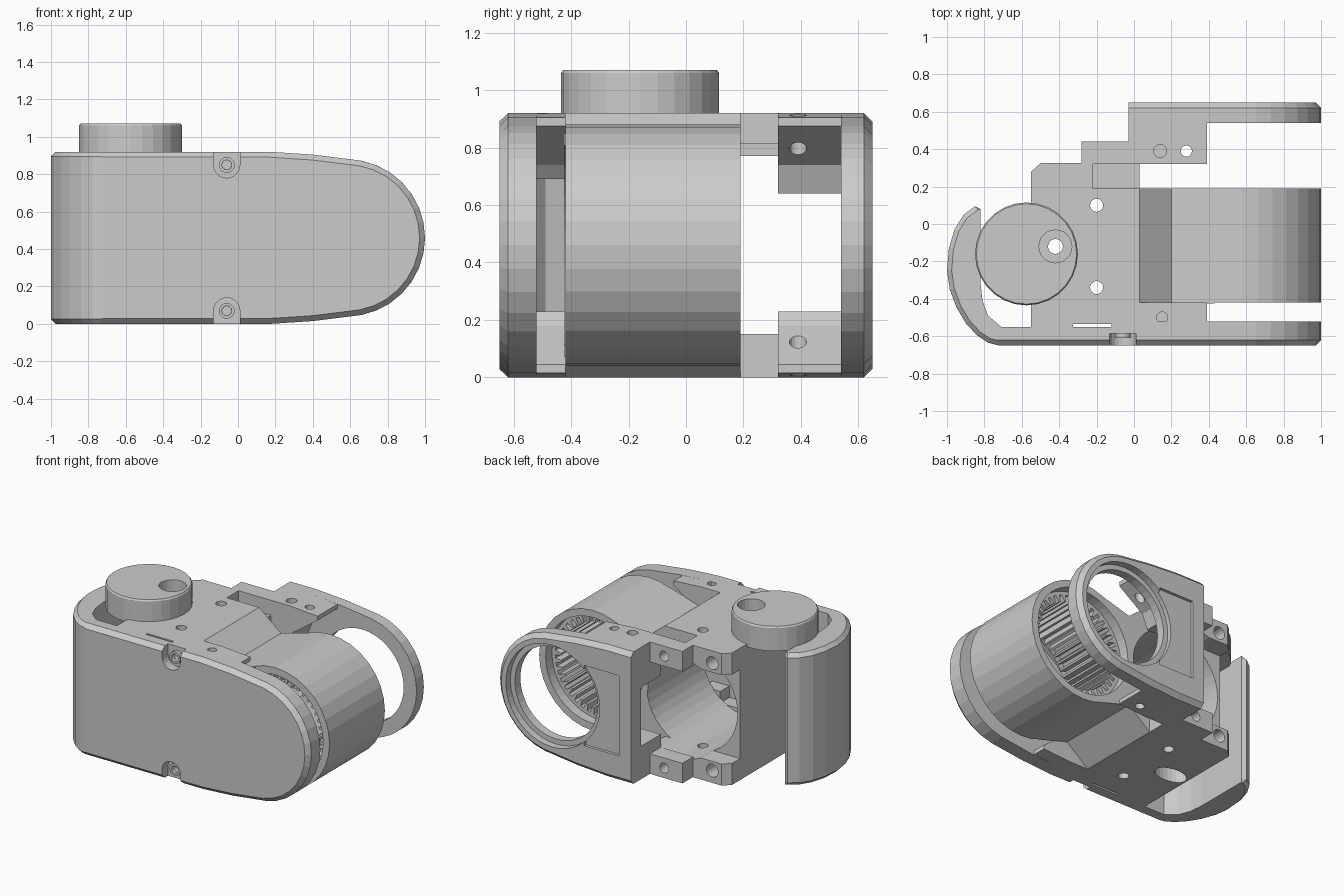
import bpy, bmesh, math
from mathutils import Vector

if "Cube" in bpy.data.objects:
    bpy.data.objects.remove(bpy.data.objects["Cube"])

H = 0.92            # body height
DRUM = (0.58, 0.46)  # drum axis (x, z)
MOTOR = (-0.18, 0.46)


def loft(name, levels, axis):
    """Join equal-length outlines. axis 'y': points are (x, z); 'z': points are (x, y)."""
    bm = bmesh.new()
    rings = [[bm.verts.new((p[0], t, p[1]) if axis == 'y' else (p[0], p[1], t)) for p in pts]
             for pts, t in levels]
    n = len(rings[0])
    for a, b in zip(rings, rings[1:]):
        for i in range(n):
            j = (i + 1) % n
            bm.faces.new((a[i], a[j], b[j], b[i]))
    bm.faces.new(rings[0])
    bm.faces.new(rings[-1])
    bmesh.ops.recalc_face_normals(bm, faces=bm.faces)
    me = bpy.data.meshes.new(name)
    bm.to_mesh(me)
    bm.free()
    ob = bpy.data.objects.new(name, me)
    bpy.context.collection.objects.link(ob)
    return ob


def prism(name, pts, a, b, axis='y'):
    return loft(name, [(pts, a), (pts, b)], axis)


def box(name, x0, x1, y0, y1, z0, z1):
    return prism(name, [(x0, z0), (x1, z0), (x1, z1), (x0, z1)], y0, y1)


def circle(c, r, n=24, ry=None):
    return [(c[0] + r * math.cos(2 * math.pi * i / n),
             c[1] + (ry or r) * math.sin(2 * math.pi * i / n)) for i in range(n)]


def rod(c, r, a, b, axis='z', n=16):
    return prism("cutter", circle(c, r, n), a, b, axis)


def inset(pts, d):
    """Offset an open outline towards its right-hand side."""
    v = [Vector(p) for p in pts]
    out = []
    for i, p in enumerate(v):
        ns = []
        for a, b in ((i - 1, i), (i, i + 1)):
            if a >= 0 and b < len(v):
                e = (v[b] - v[a]).normalized()
                ns.append(Vector((e.y, -e.x)))
        m = sum(ns, Vector((0, 0))).normalized()
        out.append(tuple(p + m * d))
    return out


def flip(pts):
    return [(x, H - z) for x, z in pts]


def boolean(ob, cutters, op='DIFFERENCE'):
    for c in cutters:
        m = ob.modifiers.new("cut", 'BOOLEAN')
        m.operation, m.object, m.solver = op, c, 'EXACT'
        bpy.context.view_layer.objects.active = ob
        bpy.ops.object.modifier_apply(modifier=m.name)
        bpy.data.objects.remove(c)


# side outline shared by front cover and rear ring: flat top, taper, round nose
def side_outline(x0):
    top = [(x0, H), (0.17, H), (0.4, 0.905)]
    for k in range(7, 0, -1):
        a = math.radians(k * 80 / 7)
        top.append((DRUM[0] + 0.42 * math.cos(a), DRUM[1] + 0.42 * math.sin(a)))
    return top + [(1.0, 0.46)] + flip(top)[::-1]


# front cover with wrap-around grip wall
outer = [(1.05, -0.65), (-0.72, -0.65), (-0.78, -0.635), (-0.84, -0.595), (-0.9, -0.53),
         (-0.95, -0.445), (-0.985, -0.35), (-1, -0.25), (-0.99, -0.13), (-0.96, -0.03),
         (-0.91, 0.05), (-0.85, 0.095)]
inner = [(-0.82, 0.08), (-0.82, -0.32), (-0.81, -0.41), (-0.78, -0.49), (-0.71, -0.55),
         (-0.12, -0.55), (-0.12, -0.52), (1.05, -0.52)]
small = inset(outer, 0.025) + inner
full = outer + inner
cover = loft("front_cover", [(small, 0), (full, 0.025), (full, H - 0.025), (small, H)], 'z')
side = side_outline(-1.1)
limit = loft("limit", [(inset(side, 0.03), -0.651), (side, -0.62), (side, 0.3)], 'y')
boolean(cover, [limit], 'INTERSECT')
for z, z0, z1 in ((0.85, 0.85, 1.0), (0.07, -0.1, 0.07)):
    boolean(cover, [rod((-0.06, z), 0.07, -0.7, -0.585, 'y', 20),
                    box("cutter", -0.13, 0.01, -0.7, -0.585, z0, z1),
                    rod((-0.06, z), 0.025, -0.7, -0.5, 'y')])
    screw = prism("screw_collar", circle((-0.06, z), 0.042, 20), -0.61, -0.56)
    boolean(screw, [rod((-0.06, z), 0.026, -0.7, -0.5, 'y')])

# central motor block, with a web that slopes down to meet the drum
half = [(-0.55, 0.92), (0.03, 0.92), (0.2, 0.785), (0.43, 0.85)]
block = prism("motor_block", half + flip(half)[::-1], -0.425, 0.19)
boolean(block, [rod(MOTOR, 0.35, -0.5, 0.4, 'y', 40), rod(DRUM, 0.38, -0.5, 0.4, 'y', 40),
                rod((-0.2, 0.1), 0.035, -0.1, 1), rod((-0.2, -0.34), 0.035, -0.1, 1),
                rod((-0.42, -0.12), 0.04, 0.5, 1),
                prism("cutter", circle((-0.42, -0.14), 0.12, 24, 0.07), -0.1, 0.45, 'z')])

# flanges, steps and corner blocks, top and bottom
for tag, top in (("top", True), ("bottom", False)):
    def slab(name, x0, x1, y0, y1, thick):
        z0, z1 = (H - thick, H) if top else (0, thick)
        return box(tag + name, x0, x1, y0, y1, z0, z1)

    plan = [(-0.55, 0.188), (0.03, 0.188), (0.03, 0.325), (-0.5, 0.325), (-0.55, 0.28)]
    z0, z1 = (H - 0.15, H) if top else (0, 0.15)
    flange = prism(tag + "_rear_flange", plan, z0, z1, 'z')
    boolean(flange, [rod(MOTOR, 0.35, 0.1, 0.4, 'y', 40),
                     rod((-0.43, H - 0.085 if top else 0.085), 0.045, 0.22, 0.4, 'y')])
    if top:
        boolean(flange, [box("cutter", -0.22, 0.1, 0.19, 0.32, 0.815, 1)])
    step = slab("_step", -0.28, -0.02, 0.32, 0.44, 0.14)
    boolean(step, [rod((-0.14, H - 0.07 if top else 0.07), 0.035, 0.36, 0.5, 'y')])

    # corner blocks thin out towards the nose
    low = 0.64 if top else 0.69
    outline = [(-0.03, H), (0.17, H), (0.39, 0.905), (0.39, 0.875), (0.2, 0.74), (0.16, low), (-0.03, low)]
    corner = prism(tag + "_rear_corner", outline if top else flip(outline), 0.32, 0.545)
    boolean(corner, [rod((0.14, 0.39), 0.035, H - 0.1, 1),
                     rod((0.28, 0.39), 0.03, -0.1, 1)])
    outline = [(0.03, H), (0.17, H), (0.39, 0.905), (0.39, 0.875), (0.2, 0.74), (0.16, 0.69), (0.03, 0.69)]
    corner = prism(tag + "_front_corner", outline if top else flip(outline), -0.525, -0.42)
    boolean(corner, [rod((0.15, -0.5), 0.03, H - 0.1, 1)])
    slab("_front_flange", -0.33, 0.035, -0.535, -0.42, 0.15)
    slab("_front_joint", -0.12, 0.035, -0.555, -0.5, 0.15)
    slab("_front_tab", -0.55, -0.325, -0.555, -0.42, 0.15)

# drum with internal ring gear
drum = prism("drum", circle(DRUM, 0.42, 32), -0.42, 0.19)
gear = []
teeth = 40
for i in range(teeth):
    for f, r in ((0, 0.3), (0.3, 0.3), (0.42, 0.345), (0.85, 0.345)):
        a = 2 * math.pi * (i + f) / teeth
        gear.append((DRUM[0] + r * math.cos(a), DRUM[1] + r * math.sin(a)))
boolean(drum, [prism("cutter", gear, -0.5, 0.3),
               rod(DRUM, 0.37, 0.12, 0.3, 'y', 48), rod(DRUM, 0.37, -0.5, -0.36, 'y', 48)])

# rear ring plate
side = side_outline(-0.03)
plate = loft("rear_ring_plate", [(side, 0.54), (side, 0.62), (inset(side, 0.03), 0.65)], 'y')
boolean(plate, [rod(DRUM, 0.32, 0.5, 0.7, 'y', 40), rod(DRUM, 0.355, 0.6, 0.7, 'y', 40),
                box("cutter", 0.06, 0.33, 0.63, 0.7, 0.18, 0.74)])

# top knob with countersunk off-centre hole
C = (-0.575, -0.16)
knob = loft("knob", [(circle(C, 0.275, 28), 0.9), (circle(C, 0.275, 28), 1.06),
                     (circle(C, 0.268, 28), 1.07)], 'z')
boolean(knob, [rod((-0.42, -0.12), 0.088, 0.98, 1.2, 'z', 24),
               rod((-0.42, -0.12), 0.04, 0.8, 1.2)])
